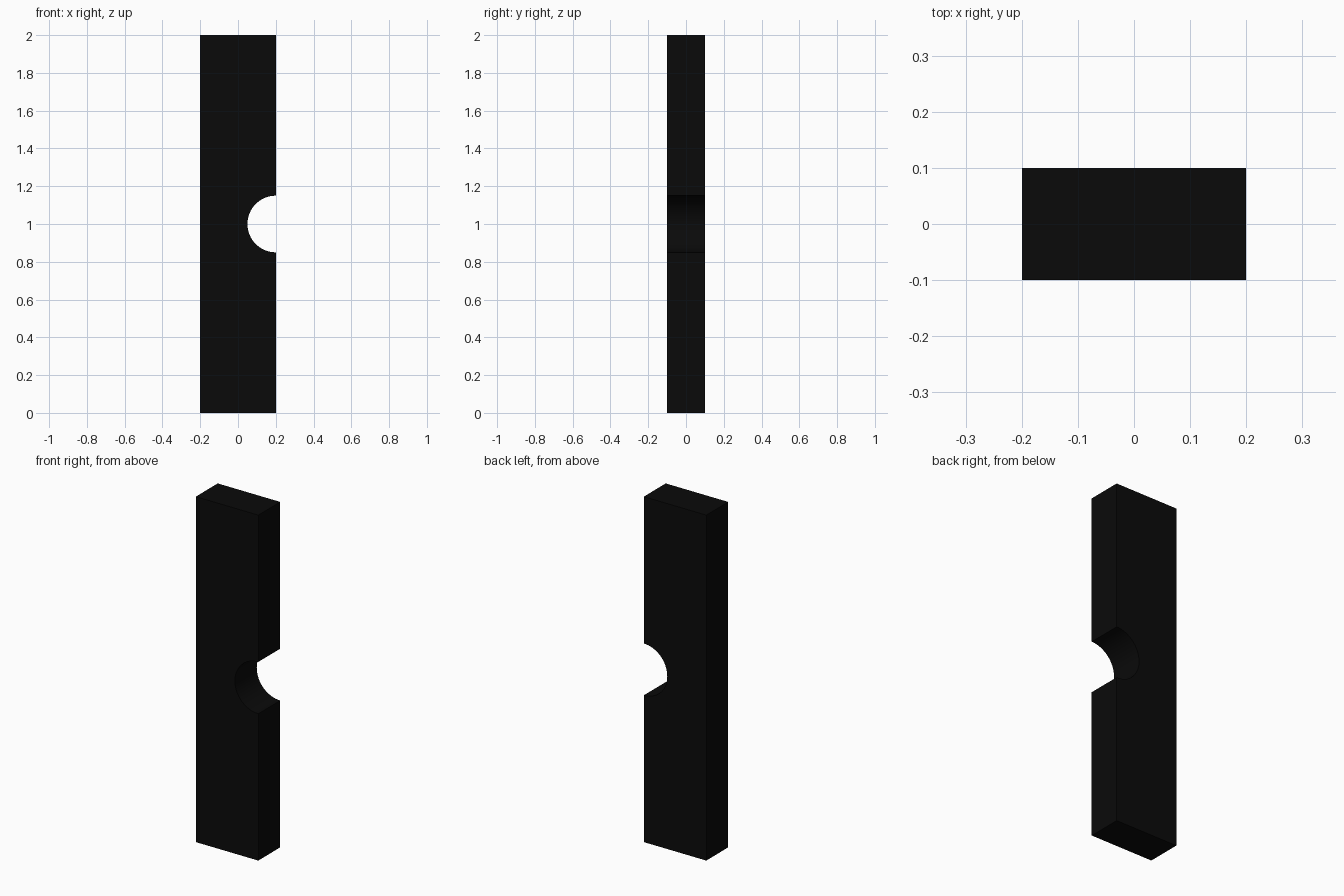
import bpy, bmesh, math

if "Cube" in bpy.data.objects:
    bpy.data.objects.remove(bpy.data.objects["Cube"])

W, D, H, R = 0.4, 0.2, 2.0, 0.15

# Front profile: tall rectangle with a half-round notch in the right edge
SEG = 32
profile = [(-W / 2, 0), (W / 2, 0)]
for i in range(SEG + 1):
    a = -math.pi / 2 - math.pi * i / SEG
    profile.append((W / 2 + R * math.cos(a), H / 2 + R * math.sin(a)))
profile += [(W / 2, H), (-W / 2, H)]

# Extrude the profile through the depth
bm = bmesh.new()
front = bm.faces.new([bm.verts.new((x, -D / 2, z)) for x, z in profile])
ext = bmesh.ops.extrude_face_region(bm, geom=[front], use_keep_orig=True)
bmesh.ops.translate(bm, vec=(0, D, 0),
                    verts=[g for g in ext["geom"] if isinstance(g, bmesh.types.BMVert)])
bmesh.ops.recalc_face_normals(bm, faces=bm.faces)
mesh = bpy.data.meshes.new("notched_panel")
bm.to_mesh(mesh)
bm.free()
panel = bpy.data.objects.new("notched_panel", mesh)
bpy.context.collection.objects.link(panel)

# Black finish
black = bpy.data.materials.new("black")
black.diffuse_color = (0.003, 0.003, 0.003, 1)
black.use_nodes = True
black.node_tree.nodes["Principled BSDF"].inputs["Base Color"].default_value = black.diffuse_color
mesh.materials.append(black)

# Smooth notch, sharp corners
bpy.context.view_layer.objects.active = panel
panel.select_set(True)
bpy.ops.object.shade_smooth_by_angle(angle=math.radians(30))
